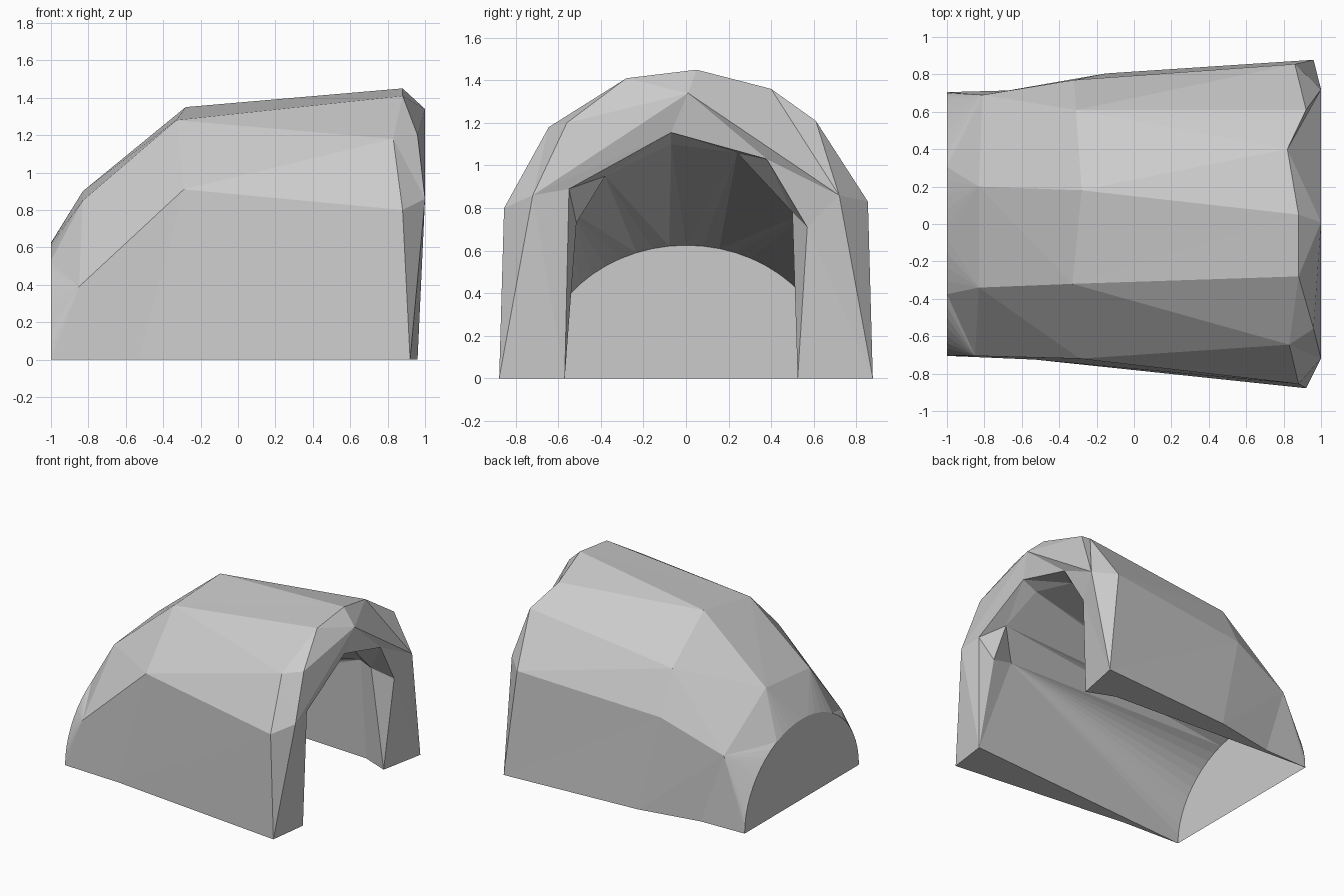
import bpy, bmesh
from math import sin, cos, pi

if "Cube" in bpy.data.objects:
    bpy.data.objects.remove(bpy.data.objects["Cube"])

bm = bmesh.new()
cache = {}

def vert(p):
    key = tuple(round(c, 3) for c in p)
    if key not in cache:
        cache[key] = bm.verts.new(p)
    return cache[key]

def face(*pts):
    vs = [vert(p) for p in pts]
    if len(set(vs)) == len(vs) and not bm.faces.get(vs):
        bm.faces.new(vs)

def loft(a, b):
    """Stitch two arches of different point counts along the shortest diagonals."""
    def gap(p, q):
        return (p[1] - q[1]) ** 2 + (p[2] - q[2]) ** 2
    i = j = 0
    while i < len(a) - 1 or j < len(b) - 1:
        step_a = gap(a[i + 1], b[j]) if i < len(a) - 1 else 1e9
        step_b = gap(a[i], b[j + 1]) if j < len(b) - 1 else 1e9
        if step_a < step_b:
            face(a[i], a[i + 1], b[j])
            i += 1
        else:
            face(a[i], b[j + 1], b[j])
            j += 1

# arches from the closed end to the mouth, each running from -y ground to +y ground
N = 28
back = [(-1, -0.705 * cos(pi * k / N), 0.625 * sin(pi * k / N)) for k in range(N + 1)]
slope = [(-0.85, -0.705, 0.39), (-0.83, -0.34, 0.85), (-0.83, 0.2, 0.9), (-0.81, 0.69, 0.55)]
kink = (-0.63, 0.715, 0)
shoulder = [(-0.53, -0.725, 0), (-0.29, -0.72, 0.91), (-0.33, -0.32, 1.28),
            (-0.28, 0.18, 1.35), (-0.31, 0.61, 1.07), (-0.32, 0.77, 0.75), (-0.15, 0.805, 0)]
brow = [(0.92, -0.878, 0), (0.88, -0.855, 0.8), (0.83, -0.645, 1.18), (0.88, -0.28, 1.41),
        (0.88, 0.05, 1.45), (0.82, 0.4, 1.36), (0.92, 0.61, 1.21), (0.86, 0.855, 0.83),
        (0.96, 0.878, 0)]
lip = [brow[0], (1, -0.72, 0.86), (0.96, -0.56, 1.2), (1, 0.01, 1.34), (1, 0.72, 0.86), brow[-1]]
mouth = [(0.96, -0.57, 0), (0.98, -0.55, 0.89), (0.97, -0.07, 1.155), (0.965, 0.38, 1.03),
         (0.95, 0.57, 0.71), (0.89, 0.525, 0)]
jamb = [mouth[0], (0.87, -0.515, 0.73), (0.87, -0.38, 0.95), (0.85, -0.07, 1.1),
        (0.78, 0.24, 1.06), (0.8, 0.5, 0.78), mouth[-1]]
throat = [jamb[0], (0.68, -0.55, 0.79), *jamb[2:5], (0.66, 0.57, 0.78), (0.68, 0.61, 0)]

# outer rock surface
loft(back, slope)
face(back[-1], slope[-1], kink)
loft([back[0], *slope, kink], shoulder)
loft(shoulder, brow)
loft(brow, lip)

# mouth rim
face(*lip[1:4])
loft(lip[:2] + lip[3:], mouth)
loft(mouth, jamb)
for k in range(len(jamb) - 1):
    face(jamb[k], jamb[k + 1], throat[k + 1])
    face(jamb[k], throat[k + 1], throat[k])

# inner tunnel running back to the half-round end wall
face(throat[0], throat[1], back[0])
loft(throat[1:-1], back)
face(throat[-2], throat[-1], back[-1])

# footings under the two walls
face(brow[0], mouth[0], back[0], shoulder[0])
face(brow[-1], mouth[-1], throat[-1], shoulder[-1])
face(throat[-1], back[-1], kink, shoulder[-1])

# half-round end wall
face(*back)

bmesh.ops.recalc_face_normals(bm, faces=bm.faces[:])
mesh = bpy.data.meshes.new("cave_shell")
bm.to_mesh(mesh)
bm.free()
cave = bpy.data.objects.new("cave_shell", mesh)
bpy.context.collection.objects.link(cave)
